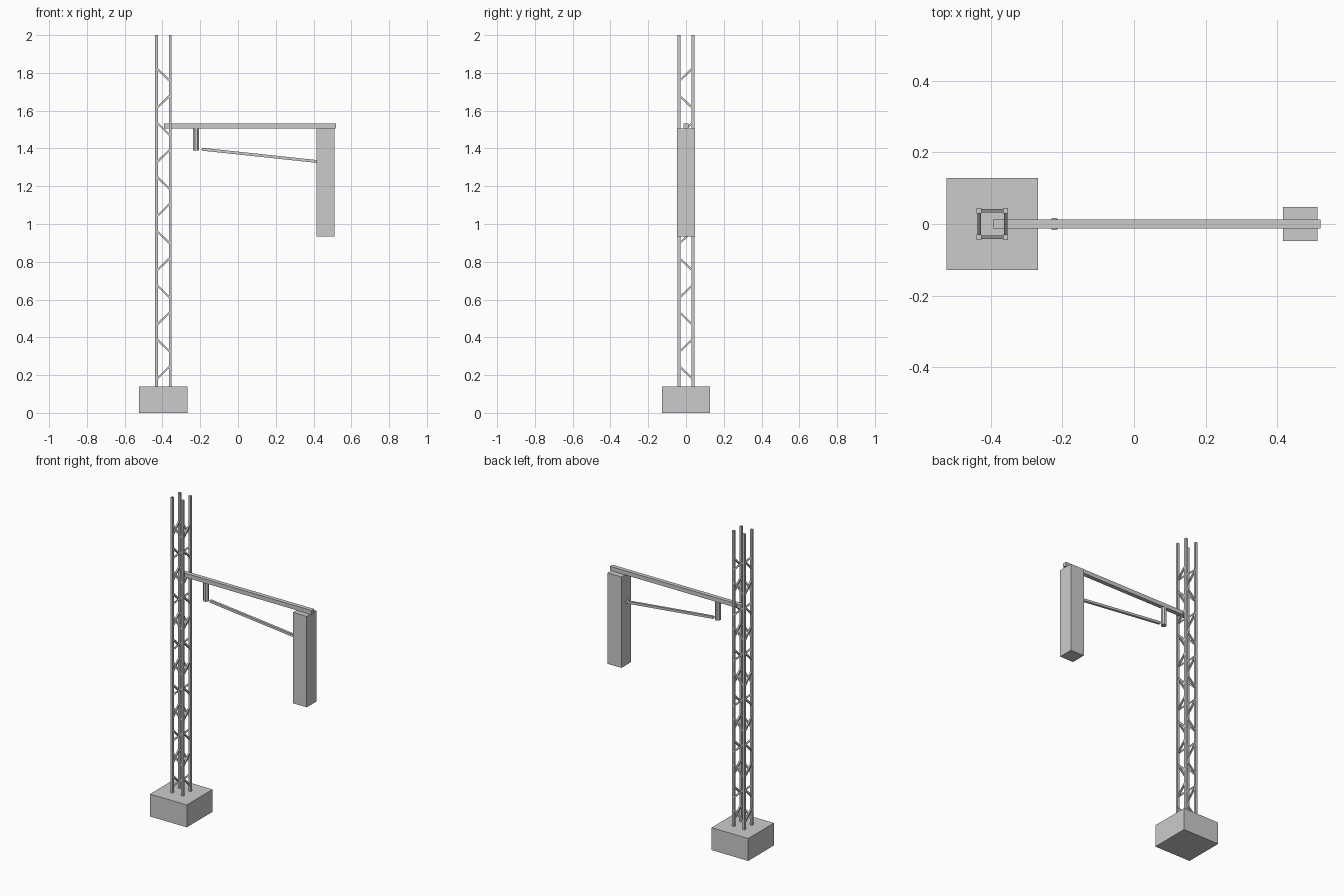
import bpy, bmesh, math
from mathutils import Vector, Matrix

if "Cube" in bpy.data.objects:
    bpy.data.objects.remove(bpy.data.objects["Cube"])

grey = bpy.data.materials.new("light_grey")
grey.diffuse_color = (0.6, 0.6, 0.6, 1)
grey.use_nodes = True
grey.node_tree.nodes["Principled BSDF"].inputs["Base Color"].default_value = grey.diffuse_color


def finish(name, bm):
    me = bpy.data.meshes.new(name)
    bm.to_mesh(me)
    bm.free()
    me.materials.append(grey)
    ob = bpy.data.objects.new(name, me)
    bpy.context.collection.objects.link(ob)
    return ob


def add_box(bm, lo, hi):
    lo, hi = Vector(lo), Vector(hi)
    m = Matrix.Translation((lo + hi) / 2) @ Matrix.Diagonal((*(hi - lo), 1))
    bmesh.ops.create_cube(bm, size=1, matrix=m)


def add_bar(bm, a, b, t):
    """Square bar of thickness t from a to b."""
    a, b = Vector(a), Vector(b)
    d = b - a
    rot = d.to_track_quat('Z', 'Y').to_matrix().to_4x4()
    m = Matrix.Translation((a + b) / 2) @ rot @ Matrix.Diagonal((t, t, d.length, 1))
    bmesh.ops.create_cube(bm, size=1, matrix=m)


def box(name, lo, hi):
    bm = bmesh.new()
    add_box(bm, lo, hi)
    return finish(name, bm)


CX, H, LEG = -0.395, 0.037, 0.0145   # tower centre, half spacing, leg width

# footing
box("footing_block", (CX - 0.128, -0.128, 0), (CX + 0.128, 0.128, 0.141))

# four tower legs
bm = bmesh.new()
for sx in (-1, 1):
    for sy in (-1, 1):
        x, y = CX + sx * H, sy * H
        add_box(bm, (x - LEG / 2, y - LEG / 2, 0.141), (x + LEG / 2, y + LEG / 2, 2.0))
finish("tower_legs", bm)

# zigzag lattice on all four sides
bm = bmesh.new()
for i in range(12):
    z = 0.213 + i * 0.1434
    s = 0.036 if i % 2 == 0 else -0.036
    for side in (-1, 1):
        add_bar(bm, (CX - H, side * H, z - s), (CX + H, side * H, z + s), 0.01)
        add_bar(bm, (CX + side * H, -H, z + s), (CX + side * H, H, z - s), 0.01)
finish("tower_lattice", bm)

# cantilever arm and hanging counter box
box("arm", (-0.393, -0.013, 1.505), (0.52, 0.013, 1.531))
box("hanging_box", (0.416, -0.048, 0.933), (0.512, 0.048, 1.505))

# insulator hanging from the arm
bm = bmesh.new()
bmesh.ops.create_cone(bm, cap_ends=True, segments=8, radius1=0.0175, radius2=0.0175, depth=0.115,
                      matrix=Matrix.Translation((-0.222, 0, 1.4475)) @ Matrix.Rotation(math.pi / 8, 4, 'Z'))
finish("hanger_post", bm)

# sloping brace
bm = bmesh.new()
add_bar(bm, (-0.192, 0, 1.396), (0.418, 0, 1.331), 0.015)
finish("sloping_brace", bm)
